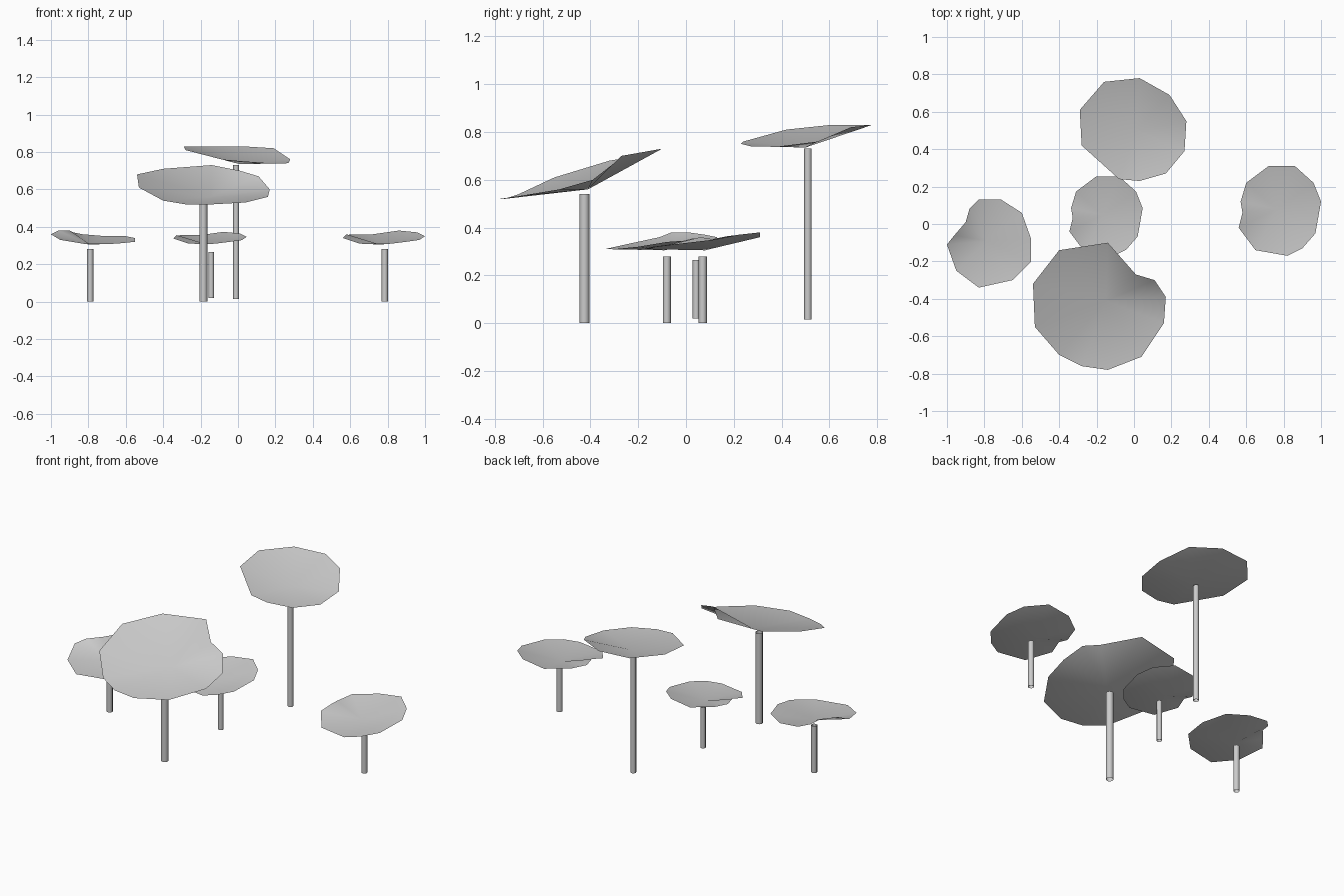
import bpy
import bmesh
from mathutils import Vector

# Remove only the default cube
default_cube = bpy.data.objects.get("Cube")
if default_cube is not None:
    bpy.data.objects.remove(default_cube, do_unlink=True)


def make_material(name, value):
    """A single flat grey shared by every part."""
    material = bpy.data.materials.new(name)
    material.use_nodes = True
    colour = (value, value, value, 1)
    material.diffuse_color = colour
    shader = material.node_tree.nodes["Principled BSDF"]
    shader.inputs["Base Color"].default_value = colour
    shader.inputs["Roughness"].default_value = 0.8
    return material


grey = make_material("plain_grey", 0.6)


def finish_object(name, builder):
    """Turn a bmesh into a smooth shaded object with the grey material."""
    mesh = bpy.data.meshes.new(name)
    builder.to_mesh(mesh)
    builder.free()
    mesh.materials.append(grey)
    for polygon in mesh.polygons:
        polygon.use_smooth = True
    created = bpy.data.objects.new(name, mesh)
    bpy.context.collection.objects.link(created)
    return created


def make_leaf(name, centre, rim):
    """Shallow floating leaf: a fan of faces from a low centre to a wavy rim."""
    builder = bmesh.new()
    middle = builder.verts.new(centre)
    edge_verts = [builder.verts.new(point) for point in rim]
    for current, following in zip(edge_verts, edge_verts[1:] + edge_verts[:1]):
        builder.faces.new((middle, following, current))
    builder.normal_update()
    # Every leaf faces upwards
    for face in builder.faces:
        if face.normal.z < 0:
            face.normal_flip()
    return finish_object(name, builder)


def make_stem(name, x, y, bottom, top, radius):
    """Slim upright open tube standing just below its leaf."""
    builder = bmesh.new()
    bmesh.ops.create_cone(builder, cap_ends=False, segments=8,
                          radius1=radius, radius2=radius, depth=top - bottom)
    bmesh.ops.translate(builder, verts=builder.verts,
                        vec=Vector((x, y, (bottom + top) / 2)))
    return finish_object(name, builder)


# Rim profiles, clockwise from the back
front_rim = [
    (-.4, -.14, .71), (-.14, -.1, .73), (.01, -.27, .7), (.11, -.3, .67),
    (.17, -.39, .6), (.16, -.53, .56), (.04, -.71, .53), (-.14, -.78, .52),
    (-.28, -.76, .52), (-.4, -.7, .54), (-.53, -.55, .61), (-.54, -.32, .68),
]
back_rim = [
    (-.16, .76, .83), (.03, .78, .83), (.19, .69, .82), (.28, .55, .76),
    (.27, .39, .74), (.17, .27, .74), (.03, .23, .75), (-.08, .24, .76),
    (-.28, .42, .81), (-.29, .61, .83),
]
west_rim = [
    (-.83, .13, .36), (-.71, .13, .35), (-.6, .06, .35), (-.55, -.08, .34),
    (-.55, -.2, .32), (-.65, -.3, .31), (-.83, -.34, .31), (-.95, -.25, .33),
    (-1, -.11, .36), (-.96, -.06, .38), (-.9, .01, .38), (-.88, .08, .37),
]
east_rim = [
    (.72, .31, .36), (.86, .31, .38), (.96, .22, .37), (1, .12, .35),
    (.97, -.05, .33), (.9, -.13, .32), (.82, -.17, .31), (.65, -.14, .31),
    (.56, -.02, .34), (.58, .06, .36), (.57, .12, .35), (.6, .22, .36),
]

# Leaves
make_leaf("front_leaf", (-.15, -.41, .56), front_rim)
make_leaf("back_leaf", (.01, .5, .735), back_rim)
make_leaf("west_leaf", (-.79, -.09, .305), west_rim)
east_centre = (.76, .08, .305)
make_leaf("east_leaf", east_centre, east_rim)

# The middle leaf is a smaller repeat of the east leaf
east_base = Vector((.785, .07, 0))
middle_base = Vector((-.145, .04, .035))


def to_middle(point):
    return (Vector(point) - east_base) * 0.89 + middle_base


make_leaf("middle_leaf", to_middle(east_centre),
          [to_middle(point) for point in east_rim])

# Stems
make_stem("front_stem", -.185, -.425, 0, .54, .021)
make_stem("back_stem", -.01, .51, .015, .73, .016)
make_stem("west_stem", -.79, -.08, 0, .28, .017)
make_stem("east_stem", .785, .07, 0, .28, .017)
make_stem("middle_stem", -.143, .043, .02, .265, .015)
